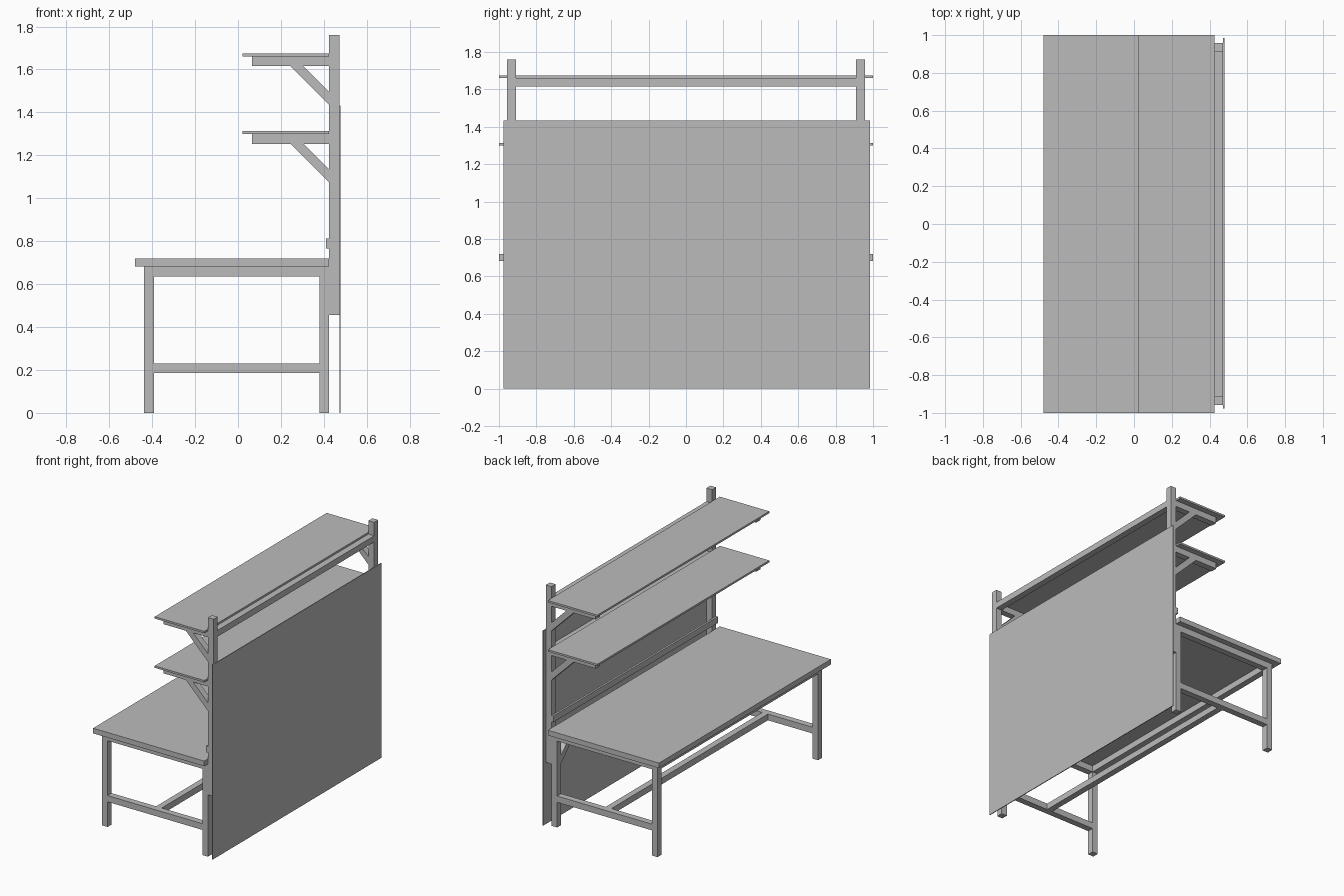
import bpy
import bmesh

if "Cube" in bpy.data.objects:
    bpy.data.objects.remove(bpy.data.objects["Cube"], do_unlink=True)

# Single painted grey finish
grey = bpy.data.materials.new("grey_finish")
grey.use_nodes = True
colour = (0.5, 0.5, 0.5, 1)
grey.diffuse_color = colour
grey.node_tree.nodes["Principled BSDF"].inputs["Base Color"].default_value = colour


def add_object(name, bm):
    bmesh.ops.recalc_face_normals(bm, faces=bm.faces)
    mesh = bpy.data.meshes.new(name)
    bm.to_mesh(mesh)
    bm.free()
    mesh.materials.append(grey)
    obj = bpy.data.objects.new(name, mesh)
    bpy.context.collection.objects.link(obj)
    return obj


def box(name, x, y, z):
    """Box from (low, high) ranges on each axis."""
    bm = bmesh.new()
    bmesh.ops.create_cube(bm, size=1)
    for v in bm.verts:
        v.co = [(r[0] + r[1]) / 2 + c * (r[1] - r[0]) for c, r in zip(v.co, (x, y, z))]
    return add_object(name, bm)


def brace(name, top, post, across, span, along_x=True):
    """45 degree brace running down to a post; 'span' is the tube's width range."""
    reach, slot = 0.18, 0.06
    profile = [(reach, 0), (reach - slot, 0), (0, slot - reach), (0, -reach)]
    bm = bmesh.new()
    loops = []
    for w in span:
        loop = []
        for u, h in profile:
            p = post + across * u
            loop.append(bm.verts.new((p, w, top + h) if along_x else (w, p, top + h)))
        loops.append(loop)
        bm.faces.new(loop)
    for i in range(len(profile)):
        j = (i + 1) % len(profile)
        bm.faces.new((loops[0][i], loops[0][j], loops[1][j], loops[1][i]))
    return add_object(name, bm)


INNER, OUTER = 0.91, 0.957          # frame tube position on y
FRONT, BACK, POST = -0.438, 0.425, 0.472
TUBE = 0.046
RAIL_LOW, RAIL_HIGH = 0.185, 0.231
APRON, TOP = 0.635, 0.682
between = (-INNER, INNER)

# Table top and long rails
box("table_top", (-0.48, BACK), (-1, 1), (TOP, 0.72))
box("front_apron", (FRONT, FRONT + TUBE), between, (APRON, TOP))
box("back_apron", (BACK - TUBE, BACK), between, (APRON, TOP))
box("long_stretcher", (-0.03, 0.016), between, (RAIL_LOW, RAIL_HIGH))

# End frames, uprights and braces on both ends
for side, sign in (("left", 1), ("right", -1)):
    y = tuple(sorted((sign * INNER, sign * OUTER)))
    box(f"{side}_front_leg", (FRONT, FRONT + TUBE), y, (0, TOP))
    box(f"{side}_back_leg", (BACK - TUBE, BACK), y, (0, TOP))
    inside = (FRONT + TUBE, BACK - TUBE)
    box(f"{side}_end_apron", inside, y, (APRON, TOP))
    box(f"{side}_end_stretcher", inside, y, (RAIL_LOW, RAIL_HIGH))
    box(f"{side}_upright", (BACK, POST), y, (0.455, 1.76))
    brace(f"{side}_leg_brace", APRON, sign * INNER, -sign,
          (BACK - TUBE, BACK), along_x=False)

# Shelves with their arms, braces and back rails
for level, z in (("lower", 1.299), ("upper", 1.661)):
    box(f"{level}_shelf", (0.022, BACK), (-1, 1), (z, z + 0.014))
    box(f"{level}_shelf_rail", (BACK, POST), between, (z - TUBE, z))
    for side, sign in (("left", 1), ("right", -1)):
        y = tuple(sorted((sign * INNER, sign * OUTER)))
        box(f"{level}_{side}_shelf_arm", (0.065, BACK), y, (z - TUBE, z))
        brace(f"{level}_{side}_shelf_brace", z - TUBE, BACK, -1, y)

# Socket strip and back panel
box("socket_strip", (0.41, BACK), (-OUTER, OUTER), (0.766, 0.812))
box("back_panel", (POST, 0.478), (-0.977, 0.985), (0, 1.433))
